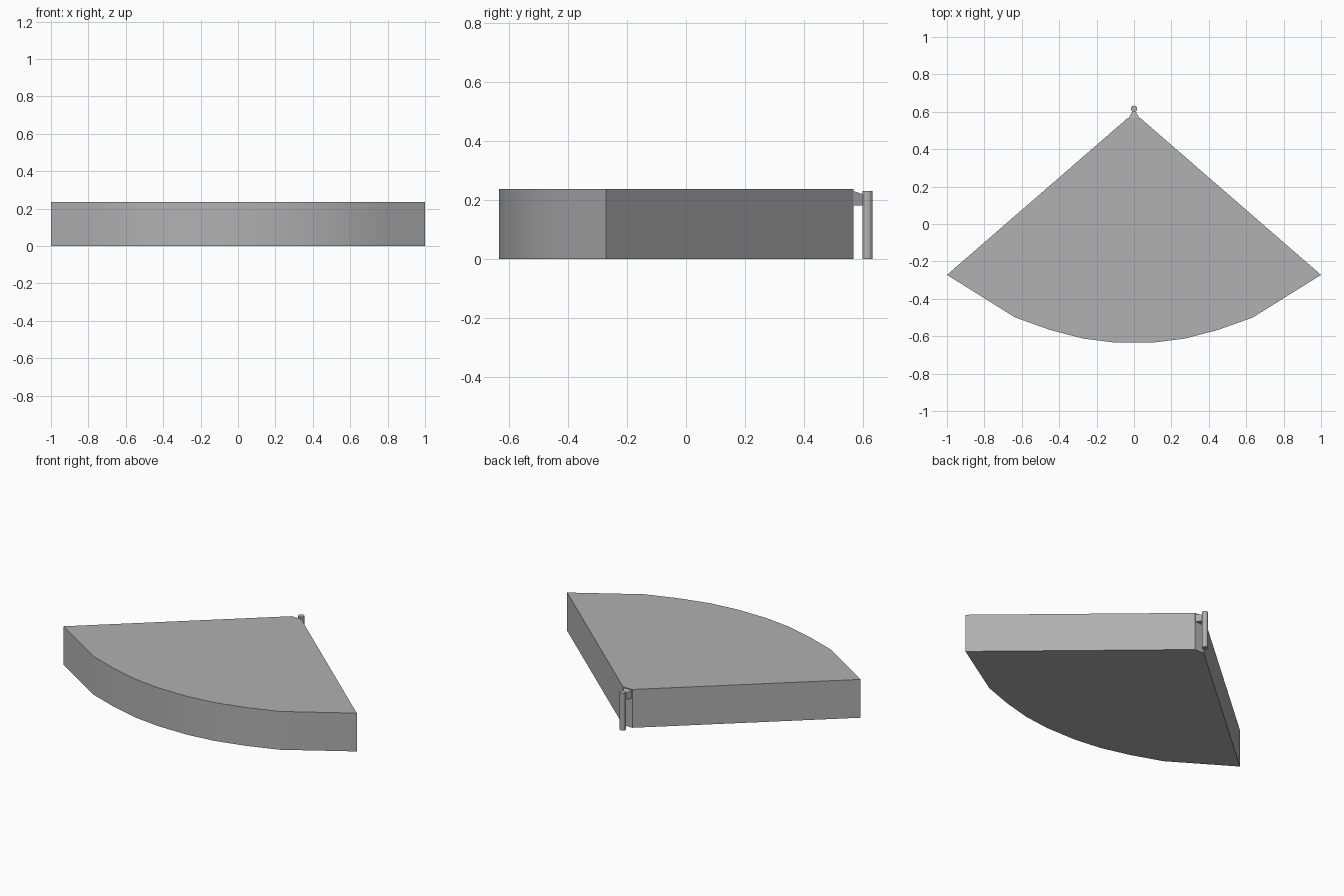
import bpy, bmesh

if "Cube" in bpy.data.objects:
    bpy.data.objects.remove(bpy.data.objects["Cube"])

grey = bpy.data.materials.new("dark_grey")
grey.diffuse_color = (0.44, 0.44, 0.44, 1.0)
grey.use_nodes = True
grey.node_tree.nodes["Principled BSDF"].inputs["Base Color"].default_value = grey.diffuse_color


def prism(name, profile, z0, z1):
    """Extrude a counter-clockwise xy outline from z0 to z1."""
    bm = bmesh.new()
    face = bm.faces.new([bm.verts.new((x, y, z0)) for x, y in profile])
    top = bmesh.ops.extrude_face_region(bm, geom=[face])["geom"]
    verts = [v for v in top if isinstance(v, bmesh.types.BMVert)]
    bmesh.ops.translate(bm, verts=verts, vec=(0, 0, z1 - z0))
    bmesh.ops.recalc_face_normals(bm, faces=bm.faces)
    mesh = bpy.data.meshes.new(name)
    bm.to_mesh(mesh)
    bm.free()
    obj = bpy.data.objects.new(name, mesh)
    bpy.context.collection.objects.link(obj)
    return obj


def smooth(obj):
    bpy.ops.object.select_all(action='DESELECT')
    obj.select_set(True)
    bpy.context.view_layer.objects.active = obj
    bpy.ops.object.shade_smooth_by_angle(angle=0.52)


# Wedge body: right half of the outline, from curved front to blunt tip
half = [(0.10, -0.634), (0.27, -0.613), (0.45, -0.566), (0.635, -0.5),
        (0.80, -0.397), (1.0, -0.272), (0.032, 0.568)]
body = prism("wedge_body", half + [(-x, y) for x, y in reversed(half)], 0.0, 0.236)
smooth(body)

# Tapered hinge bracket between the blunt tip and the pin
bracket = prism("hinge_bracket",
                [(-0.029, 0.566), (0.029, 0.566), (0.007, 0.604), (-0.007, 0.604)],
                0.18, 0.23)
for v in bracket.data.vertices:
    if v.co.y > 0.6 and v.co.z > 0.2:
        v.co.z = 0.218

# Vertical hinge pin
bpy.ops.mesh.primitive_cylinder_add(vertices=12, radius=0.0175, depth=0.23,
                                    location=(0, 0.6155, 0.115))
pin = bpy.context.object
pin.name = "hinge_pin"
smooth(pin)

for part in (body, bracket, pin):
    part.data.materials.append(grey)
